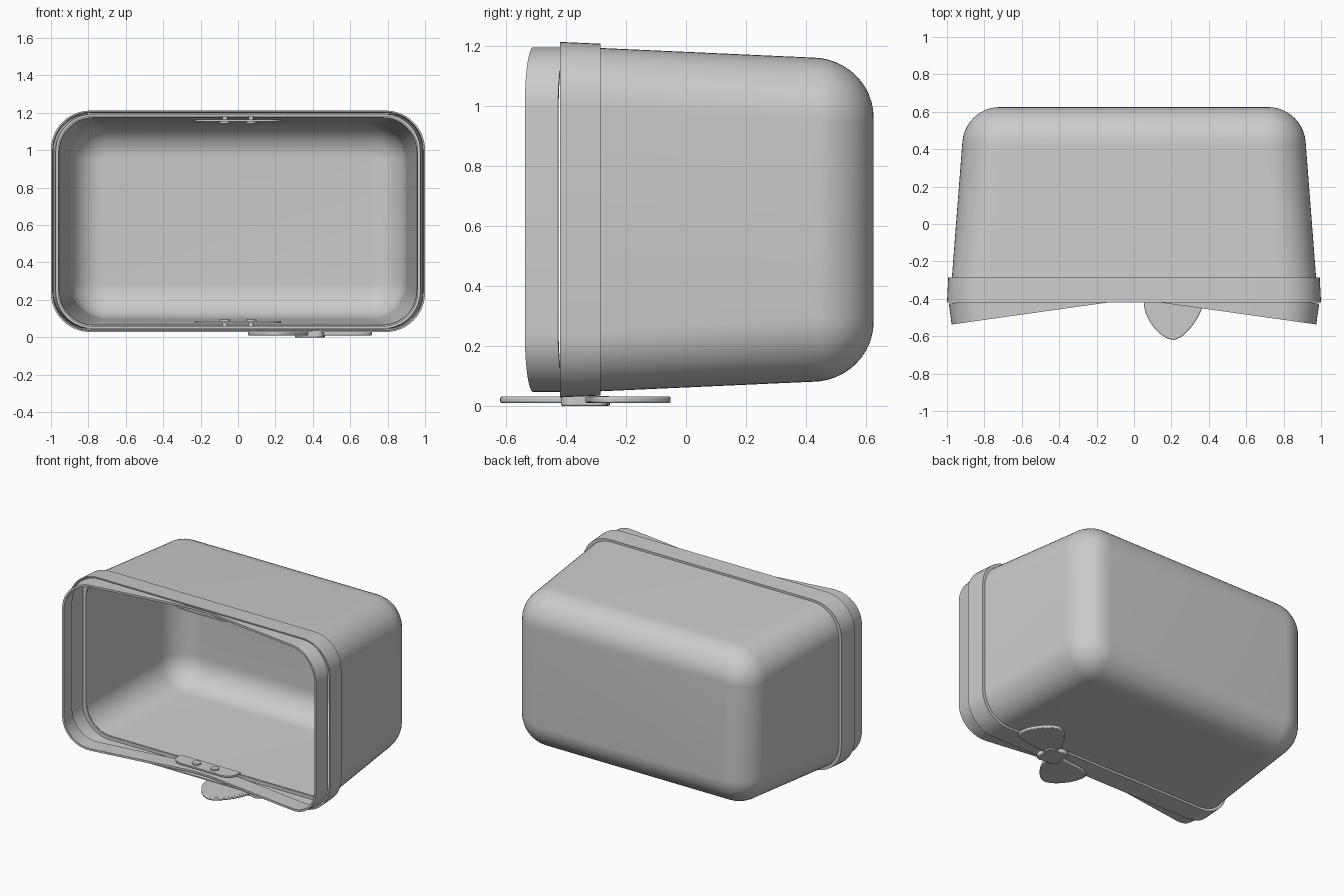
import bpy, bmesh, math
from mathutils import Vector

if "Cube" in bpy.data.objects:
    bpy.data.objects.remove(bpy.data.objects["Cube"])

CZ = 0.62  # height of the case axis
grey = bpy.data.materials.new("matte_grey")
grey.diffuse_color = (0.6, 0.6, 0.6, 1)
grey.use_nodes = True
grey.node_tree.nodes["Principled BSDF"].inputs["Base Color"].default_value = grey.diffuse_color


def finish(name, bm, bevel=0.0):
    bmesh.ops.recalc_face_normals(bm, faces=bm.faces)
    me = bpy.data.meshes.new(name)
    bm.to_mesh(me)
    bm.free()
    ob = bpy.data.objects.new(name, me)
    bpy.context.collection.objects.link(ob)
    me.materials.append(grey)
    bpy.ops.object.select_all(action='DESELECT')
    ob.select_set(True)
    bpy.context.view_layer.objects.active = ob
    bpy.ops.object.shade_smooth_by_angle(angle=math.radians(35))
    if bevel:
        m = ob.modifiers.new("soft_edge", 'BEVEL')
        m.width, m.segments, m.limit_method = bevel, 2, 'ANGLE'
    return ob


def rounded_rect(hx, hz, r, n=12):
    """Outline in x and z, starting at the lower right corner."""
    pts = []
    for k, (sx, sz) in enumerate([(1, -1), (1, 1), (-1, 1), (-1, -1)]):
        for i in range(n + 1):
            a = math.radians(-90 + 90 * k + 90 * i / n)
            pts.append((sx * (hx - r) + r * math.cos(a),
                        sz * (hz - r) + r * math.sin(a)))
    return pts


def bridge(bm, a, b, closed=True):
    n = len(a)
    for i in range(n if closed else n - 1):
        j = (i + 1) % n
        bm.faces.new((a[i], a[j], b[j], b[i]))


def loft(name, sections, loop=False):
    """Skin rounded rectangles given as (y, half x, half z, radius)."""
    bm = bmesh.new()
    rings = [[bm.verts.new((x, y, CZ + z)) for x, z in rounded_rect(hx, hz, r)]
             for y, hx, hz, r in sections]
    for a, b in zip(rings, rings[1:]):
        bridge(bm, a, b)
    if loop:
        bridge(bm, rings[-1], rings[0])
    else:
        bm.faces.new(rings[0])
        bm.faces.new(rings[-1])
    return finish(name, bm)


def plate(name, outline, z0, z1, bevel=0.0):
    bm = bmesh.new()
    lo = [bm.verts.new((x, y, z0)) for x, y in outline]
    hi = [bm.verts.new((x, y, z1)) for x, y in outline]
    bridge(bm, lo, hi)
    bm.faces.new(lo)
    bm.faces.new(hi)
    return finish(name, bm, bevel)


def smooth_outline(pts, n=6):
    """Closed Catmull-Rom curve through the points."""
    out = []
    c = len(pts)
    for i in range(c):
        p0, p1, p2, p3 = (Vector(pts[(i + k) % c]) for k in (-1, 0, 1, 2))
        for s in range(n):
            t = s / n
            out.append(tuple(0.5 * (2 * p1 + (p2 - p0) * t
                       + (2 * p0 - 5 * p1 + 4 * p2 - p3) * t * t
                       + (3 * p1 - p0 - 3 * p2 + p3) * t ** 3)))
    return out


# Case body: thin tapered shell with a rounded closed back
def shell(t):
    secs = [(-0.29, 0.974 - t, 0.572 - t, 0.2 - t)]
    for i in range(13):
        a = math.pi / 2 * i / 12
        inset = (0.2 - t) * (1 - math.cos(a))
        secs.append((0.42 + (0.205 - t) * math.sin(a), 0.919 - t - inset,
                     0.54 - t - inset, 0.215 - t - inset))
    return secs


loft("case_body", shell(0.0)[::-1] + shell(0.018))

# Band around the opening, with a small inward ledge
loft("rim_band", [(-0.42, 1.0, 0.592, 0.21), (-0.285, 0.993, 0.586, 0.205),
                  (-0.285, 0.958, 0.556, 0.185), (-0.297, 0.958, 0.556, 0.185),
                  (-0.297, 0.984, 0.579, 0.2), (-0.42, 0.991, 0.584, 0.203)],
     loop=True)


# Two hinged half hoops, swung slightly forward out of the band
def half_hoop(name, s):
    bm = bmesh.new()
    ang = math.radians(8)
    rings = []
    for y, t in ((0, 0), (-0.112, 0), (-0.112, 0.014), (0, 0.014)):
        half = [p for p in rounded_rect(1.0 - t, 0.574 - t, 0.2 - t) if p[0] > 0]
        path = [(0.004, half[0][1])] + half + [(0.004, half[-1][1])]
        rings.append([bm.verts.new((s * (x * math.cos(ang) + y * math.sin(ang)),
                                    -0.287 - x * math.sin(ang) + y * math.cos(ang),
                                    CZ + z)) for x, z in path])
    for i in range(4):
        bridge(bm, rings[i], rings[(i + 1) % 4], closed=False)
    bm.faces.new([r[0] for r in rings])
    bm.faces.new([r[-1] for r in rings])
    finish(name, bm)


half_hoop("right_hoop", 1)
half_hoop("left_hoop", -1)


def disc(cx, cy, r, n=20):
    return [(cx + r * math.cos(math.tau * i / n), cy + r * math.sin(math.tau * i / n))
            for i in range(n)]


# Hinge plates and rivets, top and bottom
hinge = [(-0.23, -0.30), (0.23, -0.30), (0.23, -0.335)]
for sx in (1, -1):
    arc = [(sx * (0.16 + 0.07 * math.cos(a)), -0.335 - 0.07 * math.sin(a))
           for a in (math.pi / 12 * i for i in range(1, 7))]
    hinge += arc if sx > 0 else arc[::-1]
hinge.append((-0.23, -0.335))
for side, s in (("lower", -1), ("upper", 1)):
    def heights(a, b):
        return sorted((CZ + s * a, CZ + s * b))
    plate(side + "_hinge_plate", hinge, *heights(0.545, 0.534))
    plate(side + "_hinge_strap", [(-0.07, -0.30), (0.07, -0.30), (0.07, -0.41),
                                  (-0.07, -0.41)], *heights(0.574, 0.56))
    for k, x in enumerate((-0.07, 0.07)):
        plate(f"{side}_rivet_{k}", disc(x, -0.355, 0.028), *heights(0.536, 0.524))
        plate(f"{side}_rivet_stem_{k}", disc(x, -0.355, 0.014), *heights(0.565, 0.54))

# Flat bow under the rim: two lobes and a knot
BX, BY = 0.385, -0.335
lobe = [(-0.01, -0.03), (-0.025, -0.125), (-0.09, -0.23), (-0.165, -0.283),
        (-0.235, -0.26), (-0.295, -0.195), (-0.328, -0.12), (-0.325, -0.06),
        (-0.27, -0.025), (-0.15, -0.01), (-0.05, 0.0)]
for name, s in (("front_bow_lobe", 1), ("rear_bow_lobe", -1)):
    plate(name, smooth_outline([(BX + s * x, BY + s * y) for x, y in lobe]),
          0.009, 0.031, 0.006)
knot = []
for i in range(40):
    a = math.tau * i / 40
    r = 0.084 + 0.012 * math.cos(4 * (a - math.radians(40)))
    knot.append((BX + r * math.cos(a), BY + r * math.sin(a)))
plate("bow_knot", knot, 0.0, 0.032, 0.004)
